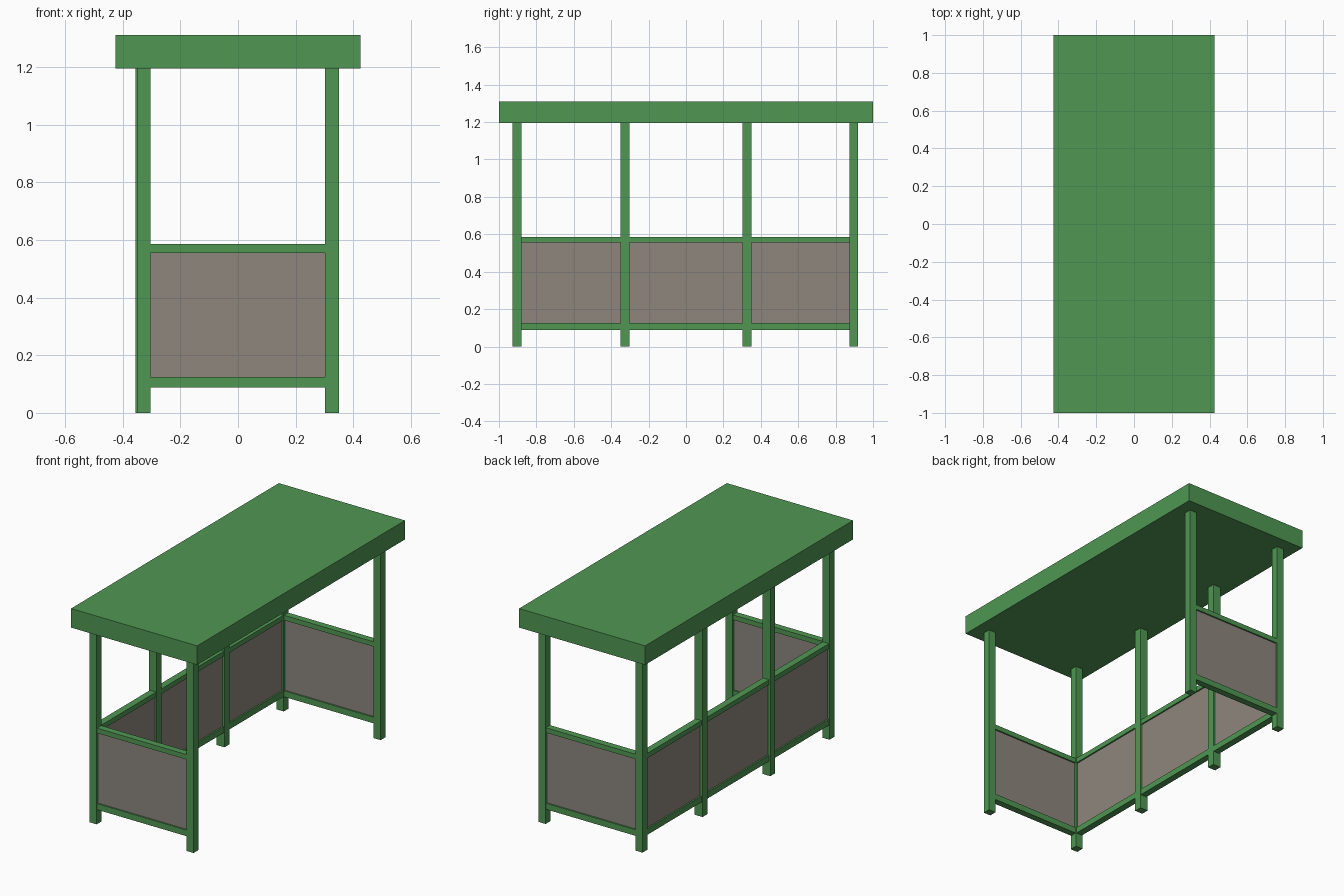
import bpy
import bmesh
from mathutils import Vector

if "Cube" in bpy.data.objects:
    bpy.data.objects.remove(bpy.data.objects["Cube"])


def material(name, rgb):
    m = bpy.data.materials.new(name)
    m.diffuse_color = (*rgb, 1)
    m.use_nodes = True
    m.node_tree.nodes["Principled BSDF"].inputs["Base Color"].default_value = m.diffuse_color
    return m


GREEN = material("green paint", (0.080, 0.310, 0.086))
GREY = material("warm grey panel", (0.266, 0.236, 0.207))


def box(name, x, y, z, mat):
    """Box from (min, max) ranges on each axis."""
    bm = bmesh.new()
    bmesh.ops.create_cube(bm, size=1)
    for v in bm.verts:
        v.co = Vector([r[0] if c < 0 else r[1] for c, r in zip(v.co, (x, y, z))])
    me = bpy.data.meshes.new(name)
    bm.to_mesh(me)
    bm.free()
    me.materials.append(mat)
    ob = bpy.data.objects.new(name, me)
    bpy.context.collection.objects.link(ob)
    return ob


# Roof slab
box("roof", (-0.425, 0.425), (-1, 1), (1.194, 1.31), GREEN)

# Posts: four corners plus two along the back wall
BACK, OPEN = (-0.351, -0.303), (0.302, 0.350)
END_A, END_B = (-0.927, -0.880), (0.873, 0.920)
MID_A, MID_B = (-0.350, -0.303), (0.302, 0.349)
for y in (END_A, END_B):
    box("corner_post", BACK, y, (0, 1.194), GREEN)
    box("corner_post", OPEN, y, (0, 1.194), GREEN)
for y in (MID_A, MID_B):
    box("back_post", (-0.356, -0.303), y, (0, 1.194), GREEN)

RAILS = {"bottom_rail": (0.088, 0.125), "top_rail": (0.555, 0.585)}


def inset(r, d):
    return (r[0] + d, r[1] - d)


# Long back wall, one bay between each pair of posts
stops = [END_A, MID_A, MID_B, END_B]
for a, b in zip(stops, stops[1:]):
    span = (a[1], b[0])
    for name, z in RAILS.items():
        box("back_" + name, inset(BACK, 0.003), span, z, GREEN)
    box("back_panel", inset(BACK, 0.012), span, (0.125, 0.555), GREY)

# End walls
for y in (END_A, END_B):
    span = (BACK[1], OPEN[0])
    for name, z in RAILS.items():
        box("end_" + name, span, inset(y, 0.003), z, GREEN)
    box("end_panel", span, inset(y, 0.012), (0.125, 0.555), GREY)
